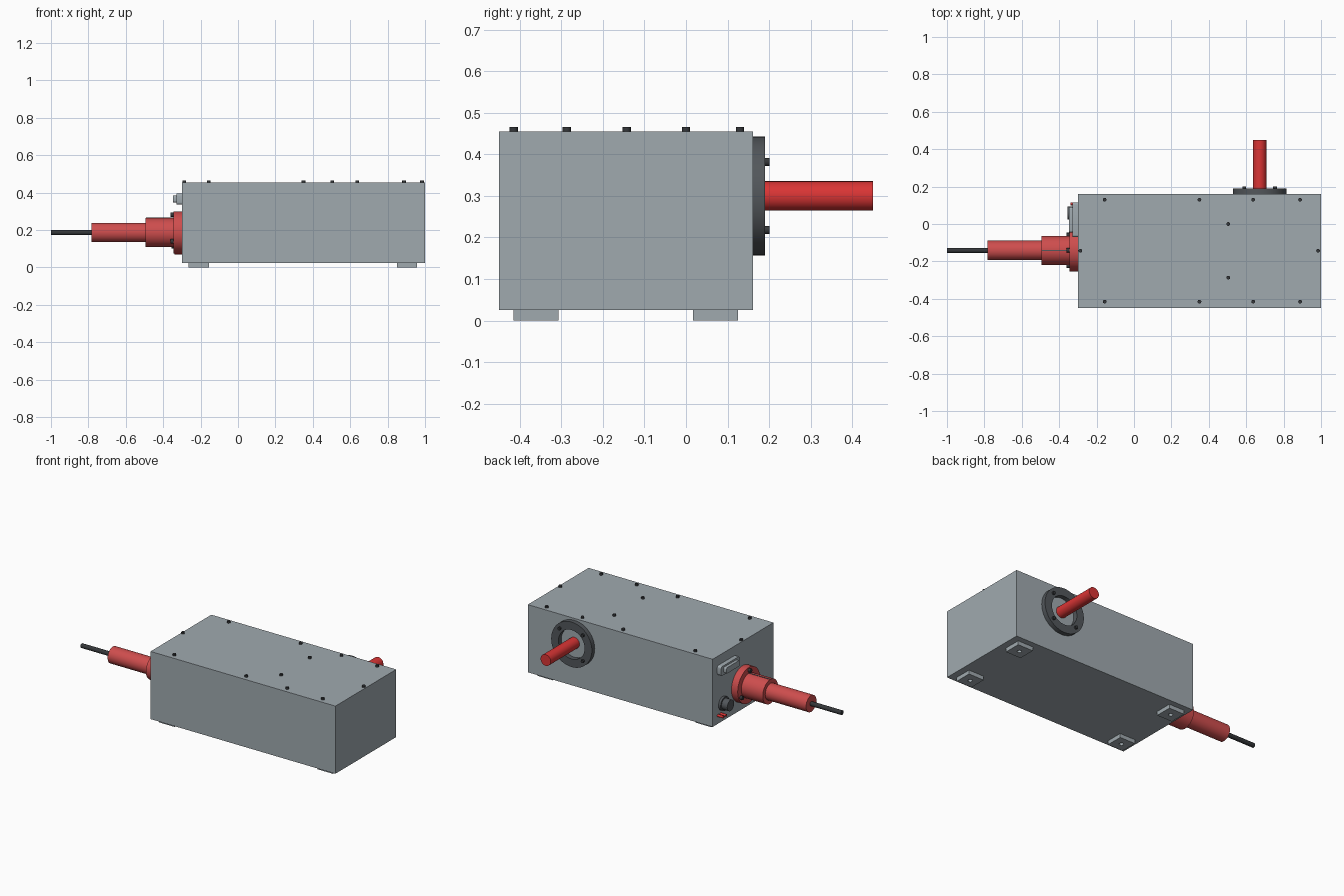
import bpy, bmesh
from math import sin, cos, pi, radians
from mathutils import Matrix, Vector

old = bpy.data.objects.get("Cube")
if old:
    bpy.data.objects.remove(old, do_unlink=True)


def material(name, r, g, b):
    m = bpy.data.materials.new(name)
    m.use_nodes = True
    m.diffuse_color = (r, g, b, 1)
    m.node_tree.nodes["Principled BSDF"].inputs["Base Color"].default_value = (r, g, b, 1)
    return m


GREY = material("grey casing", 0.35, 0.40, 0.43)
RED = material("soft red", 0.62, 0.075, 0.075)
BRIGHT = material("bright red", 0.70, 0.035, 0.035)
DARK = material("dark grey", 0.085, 0.095, 0.105)
BLACK = material("black steel", 0.035, 0.038, 0.042)

# Directions the turned parts point along
UP = Matrix()
BACK = Matrix.Rotation(radians(-90), 4, 'X')
RIGHT = Matrix.Rotation(radians(-90), 4, 'Y')


def finish(name, bm, mat):
    bmesh.ops.recalc_face_normals(bm, faces=bm.faces)
    mesh = bpy.data.meshes.new(name)
    bm.to_mesh(mesh)
    bm.free()
    mesh.materials.append(mat)
    ob = bpy.data.objects.new(name, mesh)
    bpy.context.collection.objects.link(ob)
    return ob


def smooth(ob):
    bpy.ops.object.select_all(action='DESELECT')
    ob.select_set(True)
    bpy.context.view_layer.objects.active = ob
    bpy.ops.object.shade_smooth_by_angle(angle=radians(35))


def block(name, lo, hi, mat, round_x=0):
    """Box between two corners; round_x rounds the edges running along x."""
    lo, hi = Vector(lo), Vector(hi)
    bm = bmesh.new()
    bmesh.ops.create_cube(bm, size=1)
    bmesh.ops.scale(bm, vec=hi - lo, verts=bm.verts)
    bmesh.ops.translate(bm, vec=(lo + hi) / 2, verts=bm.verts)
    if round_x:
        edges = [e for e in bm.edges
                 if abs((e.verts[0].co - e.verts[1].co).normalized().x) > 0.9]
        bmesh.ops.bevel(bm, geom=edges, offset=round_x, segments=4,
                        profile=0.5, affect='EDGES')
    ob = finish(name, bm, mat)
    if round_x:
        smooth(ob)
    return ob


def turned(name, profile, place, axis, mat, sides=48):
    """Spin a (radius, height) profile and point it along an axis."""
    bm = bmesh.new()
    vs = [bm.verts.new((r, 0, h)) for r, h in profile]
    edges = [bm.edges.new(p) for p in zip(vs, vs[1:])]
    bmesh.ops.spin(bm, geom=vs + edges, cent=(0, 0, 0), axis=(0, 0, 1),
                   angle=2 * pi, steps=sides)
    bmesh.ops.remove_doubles(bm, verts=bm.verts, dist=0.0001)
    bm.transform(Matrix.Translation(place) @ axis)
    ob = finish(name, bm, mat)
    smooth(ob)
    return ob


def rod(name, radius, length, place, axis, mat, sides=48):
    profile = [(0, 0), (radius, 0), (radius, length), (0, length)]
    return turned(name, profile, place, axis, mat, sides)


# Casing
END, REAR, LID = -0.30, 0.161, 0.455
block("casing", (END, -0.45, 0.025), (1.0, REAR, LID), GREY)

# Feet, each with a drilled hole
for i, x in enumerate((-0.21, 0.904)):
    for j, y in enumerate((-0.361, 0.071)):
        foot = block(f"foot_{i}_{j}", (x - 0.054, y - 0.054, 0),
                     (x + 0.054, y + 0.054, 0.025), GREY)
        drill = rod("foot_drill", 0.013, 0.04, (x, y, -0.02), UP, GREY, 20)
        drill.hide_render = True
        cut = foot.modifiers.new("hole", 'BOOLEAN')
        cut.operation, cut.object = 'DIFFERENCE', drill
        bpy.context.view_layer.objects.active = foot
        bpy.ops.object.modifier_apply(modifier=cut.name)
        bpy.data.objects.remove(drill, do_unlink=True)

# Lid screws
spots = [(x, y) for x in (-0.157, 0.35, 0.637, 0.888) for y in (0.13, -0.415)]
spots += [(0.504, 0), (0.504, -0.287), (-0.287, -0.143), (0.984, -0.143)]
for i, (x, y) in enumerate(spots):
    rod(f"lid_screw_{i}", 0.01, 0.011, (x, y, LID), UP, BLACK, 16)

# Rear ring, its bolts and the output shaft
SX, SZ = 0.672, 0.30
turned("rear_ring", [(0.092, 0), (0.143, 0), (0.143, 0.029), (0.092, 0.029), (0.092, 0)],
       (SX, REAR, SZ), BACK, DARK, 64)
rod("rear_shaft", 0.0355, 0.289, (SX, REAR, SZ), BACK, BRIGHT)
for i in range(4):
    a = pi / 4 + i * pi / 2
    rod(f"ring_bolt_{i}", 0.01, 0.011,
        (SX + 0.116 * cos(a), REAR + 0.029, SZ + 0.116 * sin(a)), BACK, BLACK, 16)

# Stepped nozzle on the right end
NY, NZ = -0.141, 0.187
turned("nozzle", [(0, 0), (0.113, 0), (0.113, 0.044), (0.077, 0.044), (0.077, 0.195),
                  (0.052, 0.195), (0.052, 0.482), (0, 0.482)],
       (END, NY, NZ), RIGHT, RED, 64)
rod("nozzle_needle", 0.014, 0.22, (-0.78, NY, NZ), RIGHT, BLACK, 24)
block("nozzle_seam", (-0.493, NY - 0.003, NZ + 0.07), (-0.344, NY + 0.003, NZ + 0.079), DARK)
for i in range(3):
    a = pi / 2 + i * 2 * pi / 3
    rod(f"nozzle_bolt_{i}", 0.012, 0.016,
        (-0.344, NY + 0.095 * cos(a), NZ + 0.095 * sin(a)), RIGHT, BLACK, 16)

# Rectangular connector
block("connector_base", (-0.328, -0.07, 0.336), (END, 0.115, 0.395), GREY, 0.012)
block("connector_plug", (-0.347, -0.045, 0.347), (-0.328, 0.09, 0.384), GREY, 0.01)

# Round socket and small red pins
turned("round_socket", [(0, 0), (0.044, 0), (0.044, 0.015), (0.035, 0.015),
                        (0.035, 0.055), (0, 0.055)],
       (END, 0.058, 0.137), RIGHT, DARK, 32)
for i, y in enumerate((0.108, 0.08)):
    rod(f"red_pin_{i}", 0.008, 0.04, (END, y, 0.078), RIGHT, BRIGHT, 16)
